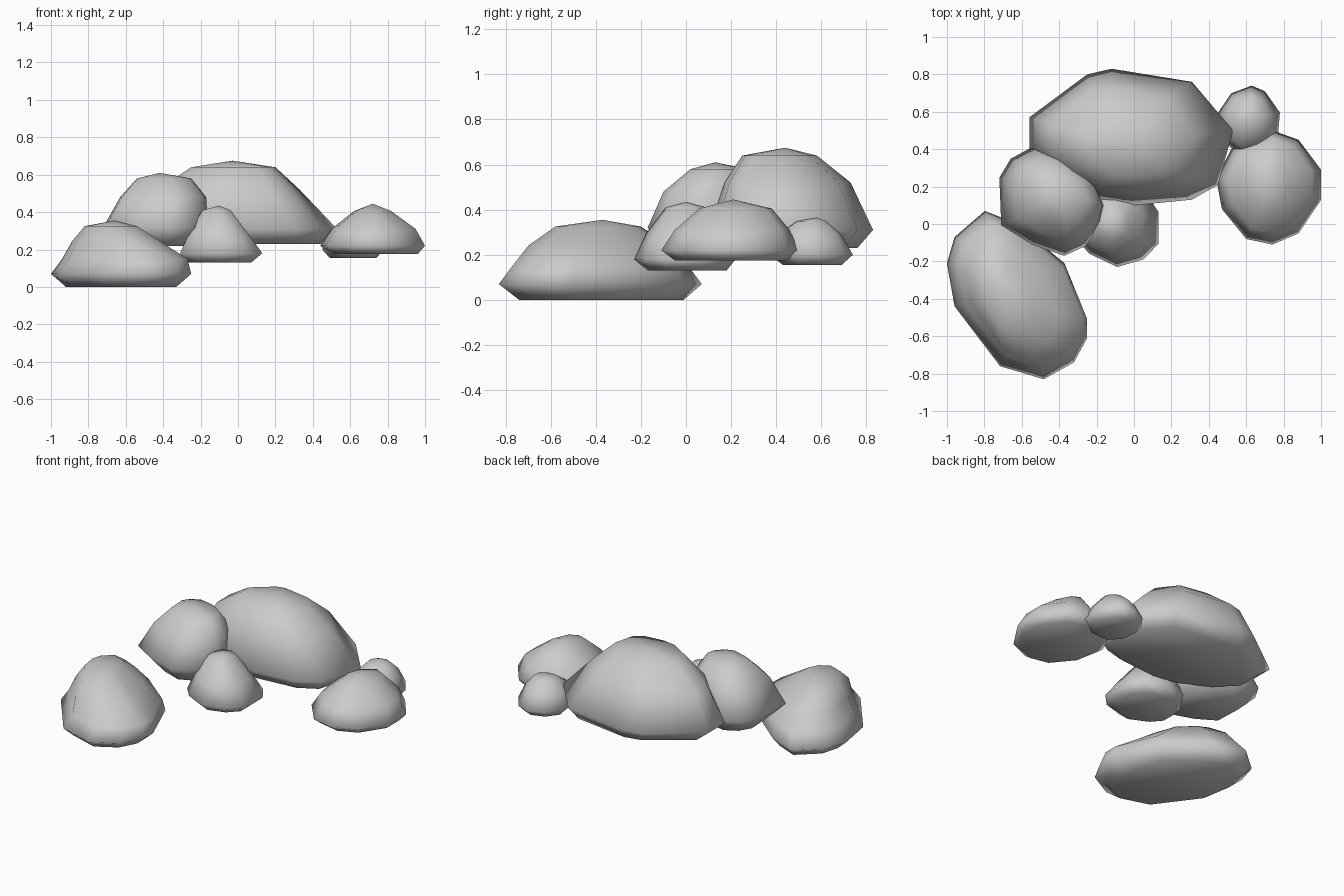
import bpy, bmesh


def rock(name, outline, rings, peak):
    """Loft a plan outline, refitted to (z, x0, x1, y0, y1) boxes, up to a peak."""
    xs, ys = [p[0] for p in outline], [p[1] for p in outline]
    x_min, x_len = min(xs), max(xs) - min(xs)
    y_min, y_len = min(ys), max(ys) - min(ys)
    bm = bmesh.new()
    loops = []
    for z, x0, x1, y0, y1 in rings:
        loops.append([bm.verts.new((x0 + (x - x_min) / x_len * (x1 - x0),
                                    y0 + (y - y_min) / y_len * (y1 - y0), z))
                      for x, y in outline])
    n = len(outline)
    for low, high in zip(loops, loops[1:]):
        for i in range(n):
            j = (i + 1) % n
            bm.faces.new((low[i], low[j], high[j], high[i]))
    # Pointed crown and flat underside
    tip = bm.verts.new(peak)
    for i in range(n):
        bm.faces.new((loops[-1][i], loops[-1][(i + 1) % n], tip))
    bm.faces.new(loops[0])
    bmesh.ops.recalc_face_normals(bm, faces=bm.faces)
    for f in bm.faces:
        f.smooth = True
    mesh = bpy.data.meshes.new(name)
    bm.to_mesh(mesh)
    bm.free()
    bpy.context.collection.objects.link(bpy.data.objects.new(name, mesh))


# Large back rock
rock("large_back_rock",
     [(-.56, .57), (-.25, .8), (-.12, .83), (.31, .76), (.53, .5), (.45, .21),
      (.31, .13), (0, .1), (-.2, .13), (-.42, .25), (-.56, .4)],
     [(.23, -.46, .46, .18, .76), (.31, -.56, .53, .1, .83),
      (.52, -.43, .33, .17, .73), (.64, -.25, .2, .25, .58)],
     (-.03, .44, .675))

# Round left rock
rock("round_left_rock",
     [(-.72, .25), (-.66, .35), (-.55, .41), (-.38, .37), (-.25, .28), (-.17, .1),
      (-.19, 0), (-.27, -.11), (-.38, -.16), (-.55, -.1), (-.71, 0)],
     [(.22, -.62, -.22, -.08, .33), (.32, -.72, -.16, -.17, .41),
      (.48, -.63, -.17, -.1, .36), (.58, -.54, -.25, .02, .27)],
     (-.42, .13, .61))

# Long front rock
rock("long_front_rock",
     [(-.96, -.06), (-.8, .08), (-.63, .01), (-.38, -.2), (-.26, -.5), (-.26, -.6),
      (-.33, -.73), (-.49, -.82), (-.72, -.75), (-.96, -.43), (-1, -.2)],
     [(0, -.92, -.33, -.74, -.01), (.07, -1, -.25, -.83, .07),
      (.15, -.94, -.27, -.77, .01), (.24, -.89, -.41, -.7, -.07),
      (.325, -.82, -.54, -.58, -.2)],
     (-.66, -.37, .355))

# Small middle rock
rock("small_middle_rock",
     [(-.31, .05), (-.22, .19), (-.08, .22), (.06, .17), (.13, .07), (.13, -.1),
      (.05, -.18), (-.09, -.22), (-.24, -.15), (-.31, -.07)],
     [(.13, -.27, .07, -.17, .18), (.18, -.31, .13, -.23, .22),
      (.29, -.26, .05, -.18, .17), (.41, -.19, -.04, -.09, .09)],
     (-.1, 0, .435))

# Wide right rock
rock("wide_right_rock",
     [(.44, .25), (.52, .41), (.74, .51), (.88, .46), (1, .3), (1, .14),
      (.88, -.04), (.74, -.1), (.6, -.07), (.47, .09)],
     [(.175, .5, .96, -.05, .45), (.22, .44, 1, -.11, .5),
      (.31, .5, .95, -.05, .46), (.405, .62, .82, .06, .38)],
     (.72, .21, .445))

# Small back right rock
rock("small_back_right_rock",
     [(.45, .6), (.52, .7), (.63, .74), (.7, .71), (.78, .6), (.77, .48),
      (.68, .39), (.56, .38), (.47, .46)],
     [(.155, .49, .74, .43, .69), (.2, .45, .78, .37, .74),
      (.29, .49, .74, .41, .69), (.35, .55, .69, .49, .62)],
     (.61, .58, .365))
